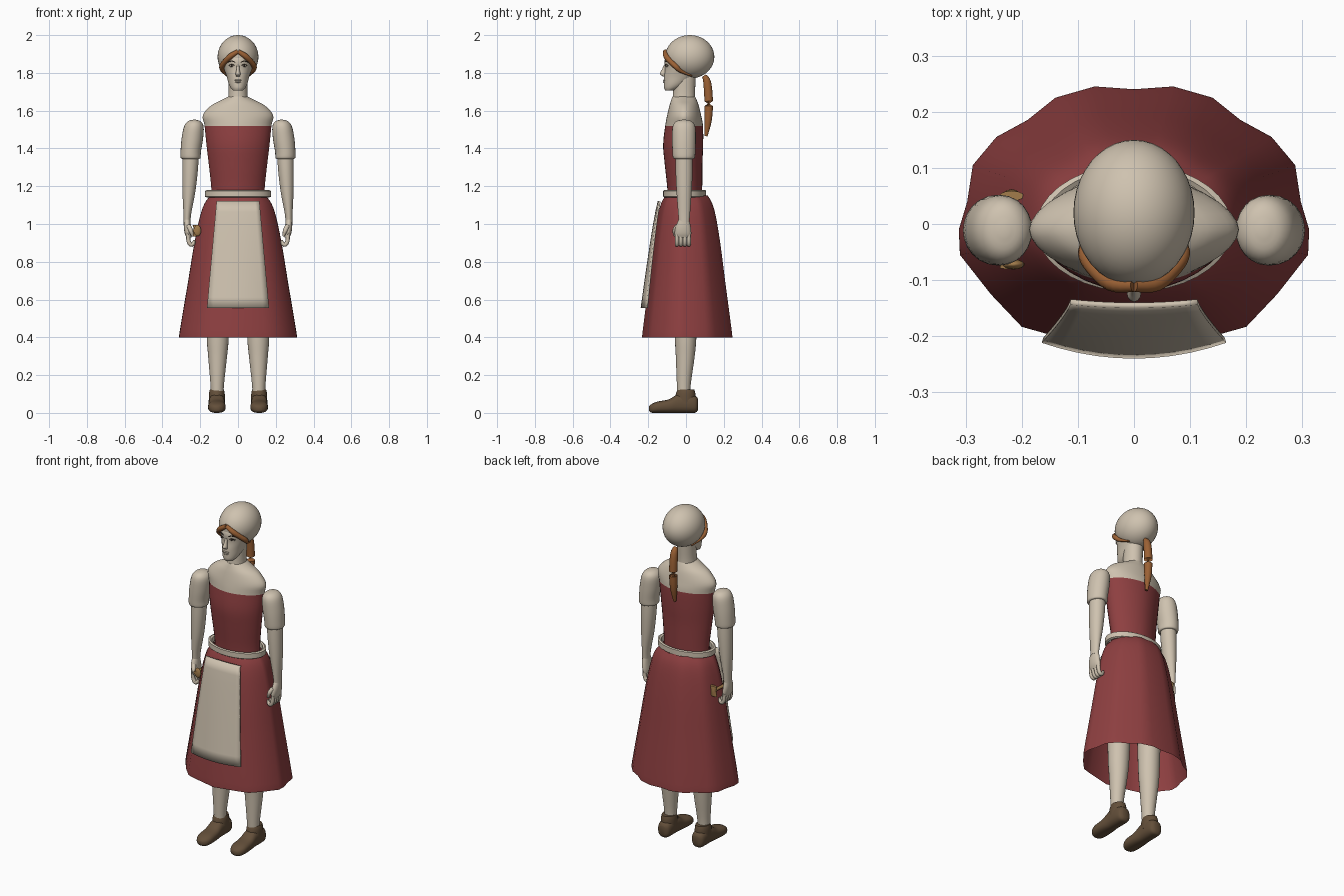
import bpy, bmesh, math
from mathutils import Vector

cube = bpy.data.objects.get("Cube")
if cube:
    bpy.data.objects.remove(cube)


def material(name, rgb):
    m = bpy.data.materials.new(name)
    m.use_nodes = True
    m.diffuse_color = (*rgb, 1)
    m.node_tree.nodes["Principled BSDF"].inputs["Base Color"].default_value = (*rgb, 1)
    return m


CREAM = material("cream", (0.62, 0.54, 0.43))
RED = material("red cloth", (0.27, 0.05, 0.052))
HAIR = material("auburn hair", (0.33, 0.12, 0.035))
SHOE = material("brown leather", (0.125, 0.078, 0.042))
DARK = material("dark brown", (0.045, 0.03, 0.022))
WOOD = material("golden wood", (0.36, 0.2, 0.07))
parts = []


def finish(name, bm, *mats):
    bmesh.ops.recalc_face_normals(bm, faces=bm.faces)
    mesh = bpy.data.meshes.new(name)
    bm.to_mesh(mesh)
    bm.free()
    for m in mats:
        mesh.materials.append(m)
    ob = bpy.data.objects.new(name, mesh)
    bpy.context.collection.objects.link(ob)
    parts.append(ob)
    return ob


def smooth_path(keys, steps):
    """Catmull-Rom interpolation of equally long tuples."""
    keys = [Vector(k) for k in keys]
    out = []
    for i in range(len(keys) - 1):
        b, c = keys[i], keys[i + 1]
        a, d = keys[max(i - 1, 0)], keys[min(i + 2, len(keys) - 1)]
        for s in range(steps):
            t = s / steps
            out.append(b + (c - a) * (t / 2) + (a * 2 - b * 5 + c * 4 - d) * (t * t / 2)
                       + (b * 3 - a - c * 3 + d) * (t ** 3 / 2))
    return out + [keys[-1]]


def skin_rings(bm, rings, cap=True):
    loops = [[bm.verts.new(p) for p in r] for r in rings]
    n = len(loops[0])
    for lo, hi in zip(loops, loops[1:]):
        for i in range(n):
            bm.faces.new((lo[i], lo[(i + 1) % n], hi[(i + 1) % n], hi[i]))
    if cap:
        bm.faces.new(loops[0])
        bm.faces.new(loops[-1])


def loft(name, keys, *mats, along="z", n=24, power=1.0, steps=4):
    """Keys are (x, y, z, radius across x, radius across the other axis)."""
    rings = []
    for x, y, z, ra, rb in smooth_path(keys, steps):
        ring = []
        for i in range(n):
            a = math.tau * i / n
            u, v = (math.copysign(abs(f) ** power, f) for f in (math.cos(a), math.sin(a)))
            ring.append((x + ra * u, y + rb * v, z) if along == "z" else (x + ra * u, y, z + rb * v))
        rings.append(ring)
    bm = bmesh.new()
    skin_rings(bm, rings)
    return finish(name, bm, *mats)


def tube(name, points, radii, mat, n=10, steps=4):
    """Round tube following a smoothed path, with tapering radius."""
    path = smooth_path([(*p, r) for p, r in zip(points, radii)], steps)
    rings = []
    for i, q in enumerate(path):
        d = path[min(i + 1, len(path) - 1)].xyz - path[max(i - 1, 0)].xyz
        rot = d.to_track_quat("Z", "Y")
        rings.append([q.xyz + rot @ Vector((q.w * math.cos(math.tau * k / n),
                                            q.w * math.sin(math.tau * k / n), 0)) for k in range(n)])
    bm = bmesh.new()
    skin_rings(bm, rings)
    return finish(name, bm, mat)


def ellipsoid(name, centre, radii, mat, u=32, v=20):
    bm = bmesh.new()
    bmesh.ops.create_uvsphere(bm, u_segments=u, v_segments=v, radius=1)
    bmesh.ops.scale(bm, vec=radii, verts=bm.verts)
    bmesh.ops.translate(bm, vec=centre, verts=bm.verts)
    return finish(name, bm, mat)


# Torso: bodice below, bare shoulders above
torso = loft("torso", [
    (0, -.005, 1.12, .14, .09), (0, -.007, 1.2, .142, .093), (0, -.013, 1.32, .155, .1),
    (0, -.015, 1.42, .167, .106), (0, -.01, 1.52, .177, .1), (0, -.01, 1.575, .186, .09),
    (0, -.01, 1.625, .145, .078), (0, -.011, 1.655, .09, .068), (0, -.012, 1.675, .05, .06)],
    RED, CREAM, n=32, power=1.12)
for f in torso.data.polygons:
    f.material_index = int(f.center.z > 1.52)

# Neck, face and cap
loft("neck", [(0, -.012, 1.64, .055, .062), (0, -.01, 1.7, .05, .058), (0, -.005, 1.8, .052, .058)], CREAM)
loft("face", [
    (0, -.088, 1.707, .026, .022), (0, -.073, 1.72, .038, .043), (0, -.055, 1.742, .049, .062),
    (0, -.032, 1.78, .06, .084), (0, -.02, 1.82, .073, .091), (0, -.01, 1.865, .083, .104),
    (0, 0, 1.9, .084, .1)], CREAM, n=32)
ellipsoid("cap", (0, .02, 1.885), (.108, .13, .115), CREAM, 40, 24)
loft("nose", [(0, -.11, 1.842, .006, .006), (0, -.117, 1.815, .009, .012),
              (0, -.122, 1.795, .013, .017), (0, -.115, 1.782, .01, .008)], CREAM, n=12)
for name, z, w in (("upper_lip", 1.761, .02), ("lower_lip", 1.752, .017)):
    ellipsoid(name, (0, -.115, z), (w, .006, .005), CREAM, 12, 8)

for side, s in (("left", 1), ("right", -1)):
    # Eyes and brows
    ellipsoid(side + "_eye", (s * .033, -.1, 1.837), (.013, .008, .006), CREAM, 12, 8)
    ellipsoid(side + "_pupil", (s * .033, -.105, 1.837), (.005, .005, .005), DARK, 10, 8)
    tube(side + "_eyelid", [(s * .018, -.108, 1.839), (s * .033, -.106, 1.844), (s * .049, -.094, 1.838)],
         [.002, .003, .002], DARK, 6)
    tube(side + "_brow", [(s * .014, -.112, 1.856), (s * .034, -.107, 1.863), (s * .055, -.094, 1.856)],
         [.002, .0035, .002], DARK, 6)

    # Swept hair under the cap edge
    tube(side + "_hair", [(0, -.109, 1.914), (s * .04, -.105, 1.888), (s * .072, -.078, 1.856),
                          (s * .086, -.052, 1.832), (s * .08, -.028, 1.81), (s * .058, .03, 1.784)],
         [.012, .015, .014, .014, .01, .004], HAIR)

    # Puffed sleeve and arm
    loft(side + "_sleeve", [
        (s * .25, -.011, 1.345, .046, .05), (s * .251, -.011, 1.352, .053, .058),
        (s * .25, -.011, 1.385, .054, .061), (s * .242, -.011, 1.45, .057, .063),
        (s * .234, -.011, 1.515, .052, .06), (s * .232, -.011, 1.543, .034, .042),
        (s * .231, -.011, 1.552, .008, .01)], CREAM)
    loft(side + "_arm", [
        (s * .25, -.01, 1.38, .044, .045), (s * .254, -.01, 1.28, .041, .045),
        (s * .26, -.01, 1.17, .034, .04), (s * .268, -.01, 1.06, .021, .032),
        (s * .27, -.01, 1.01, .018, .028)], CREAM)

    # Hand with curled fingers and thumb
    loft(side + "_palm", [
        (s * .27, -.01, 1.03, .017, .026), (s * .268, -.015, .985, .019, .04),
        (s * .264, -.016, .95, .018, .044), (s * .26, -.016, .928, .013, .04)], CREAM, n=16)
    for i in range(4):
        y = -.048 + i * .021
        tube(f"{side}_finger_{i + 1}", [(s * .264, y, .945), (s * .262, y, .91), (s * .25, y, .89),
                                        (s * .236, y, .897), (s * .232, y, .915)],
             [.011, .011, .011, .01, .005], CREAM, 8, 3)
    tube(side + "_thumb", [(s * .262, -.045, .99), (s * .25, -.06, .965), (s * .24, -.058, .935)],
         [.013, .012, .006], CREAM, 8)

    # Leg and shoe
    loft(side + "_leg", [
        (s * .105, 0, .75, .065, .07), (s * .107, -.002, .42, .059, .058),
        (s * .108, -.004, .3, .05, .05), (s * .11, -.012, .14, .035, .036),
        (s * .11, -.01, .06, .034, .034)], CREAM)
    loft(side + "_shoe", [
        (s * .112, .064, .045, .02, .028), (s * .112, .052, .045, .036, .043),
        (s * .112, .02, .05, .042, .05), (s * .112, -.04, .05, .042, .05),
        (s * .112, -.09, .036, .045, .036), (s * .112, -.15, .03, .046, .03),
        (s * .112, -.182, .024, .034, .023), (s * .112, -.196, .022, .014, .012)],
        SHOE, along="y", power=.8)
    loft(side + "_shoe_cuff", [
        (s * .112, -.004, .05, .043, .056), (s * .112, -.002, .1, .042, .052),
        (s * .112, 0, .124, .037, .044)], SHOE)

# Ponytail
tube("ponytail", [(0, .095, 1.785), (0, .112, 1.75), (0, .12, 1.65), (0, .117, 1.55), (0, .106, 1.465)],
     [.012, .021, .023, .02, .008], HAIR, 14)

# Skirt: an open faceted bell scaled from its hem outline
half = [(0, .24), (.07, .245), (.14, .225), (.19, .185), (.245, .155), (.287, .105), (.297, .04),
        (.312, -.01), (.31, -.055), (.255, -.125), (.2, -.183), (.14, -.2), (0, -.232)]
hem = half + [(-x, y) for x, y in half[-2:0:-1]]
profile = [(.4, 1), (.44, .985), (.7, .845), (.9, .74), (1.04, .645), (1.11, .565), (1.15, .47)]
bm = bmesh.new()
skin_rings(bm, [[(x * k, y * k, z) for x, y in hem] for z, k in smooth_path(profile, 3)], cap=False)
skirt = finish("skirt", bm, RED)

# Waistband
bm = bmesh.new()
band = []
for out, z in ((.94, 1.14), (1, 1.145), (1, 1.175), (.94, 1.18), (.88, 1.175), (.88, 1.145), (.94, 1.14)):
    band.append([(.175 * out * math.cos(math.tau * i / 36), -.007 + .114 * out * math.sin(math.tau * i / 36), z)
                 for i in range(36)])
skin_rings(bm, band, cap=False)
bmesh.ops.remove_doubles(bm, verts=bm.verts, dist=.0001)
finish("waistband", bm, CREAM)

# Apron: a bowed, widening panel
bm = bmesh.new()
rows, cols = 10, 10
grid = []
for r in range(rows + 1):
    t = r / rows
    row = []
    for c in range(cols + 1):
        u = 2 * c / cols - 1
        y = -.145 - .09 * t ** .85 + (.006 + .022 * t) * u * u
        row.append(bm.verts.new((u * (.113 + .05 * t), y, 1.12 - .565 * t)))
    grid.append(row)
for r in range(rows):
    for c in range(cols):
        bm.faces.new((grid[r][c], grid[r + 1][c], grid[r + 1][c + 1], grid[r][c + 1]))
apron = finish("apron", bm, CREAM)
thick = apron.modifiers.new("thickness", "SOLIDIFY")
thick.thickness, thick.offset = .01, 0

# Small wooden tool held in the right hand
tube("tool_handle", [(-.228, -.08, .965), (-.222, 0, .965), (-.218, .05, .965)], [.011, .009, .009], WOOD)
loft("tool_head", [(-.218, .05, .935, .022, .009), (-.218, .05, .965, .016, .012),
                   (-.218, .05, .995, .022, .009)], WOOD, n=12)
ellipsoid("tool_pommel", (-.215, -.072, .965), (.02, .009, .03), WOOD, 14, 10)

bpy.ops.object.select_all(action="DESELECT")
for ob in parts:
    ob.select_set(True)
bpy.context.view_layer.objects.active = parts[0]
bpy.ops.object.shade_smooth_by_angle(angle=math.radians(50))
